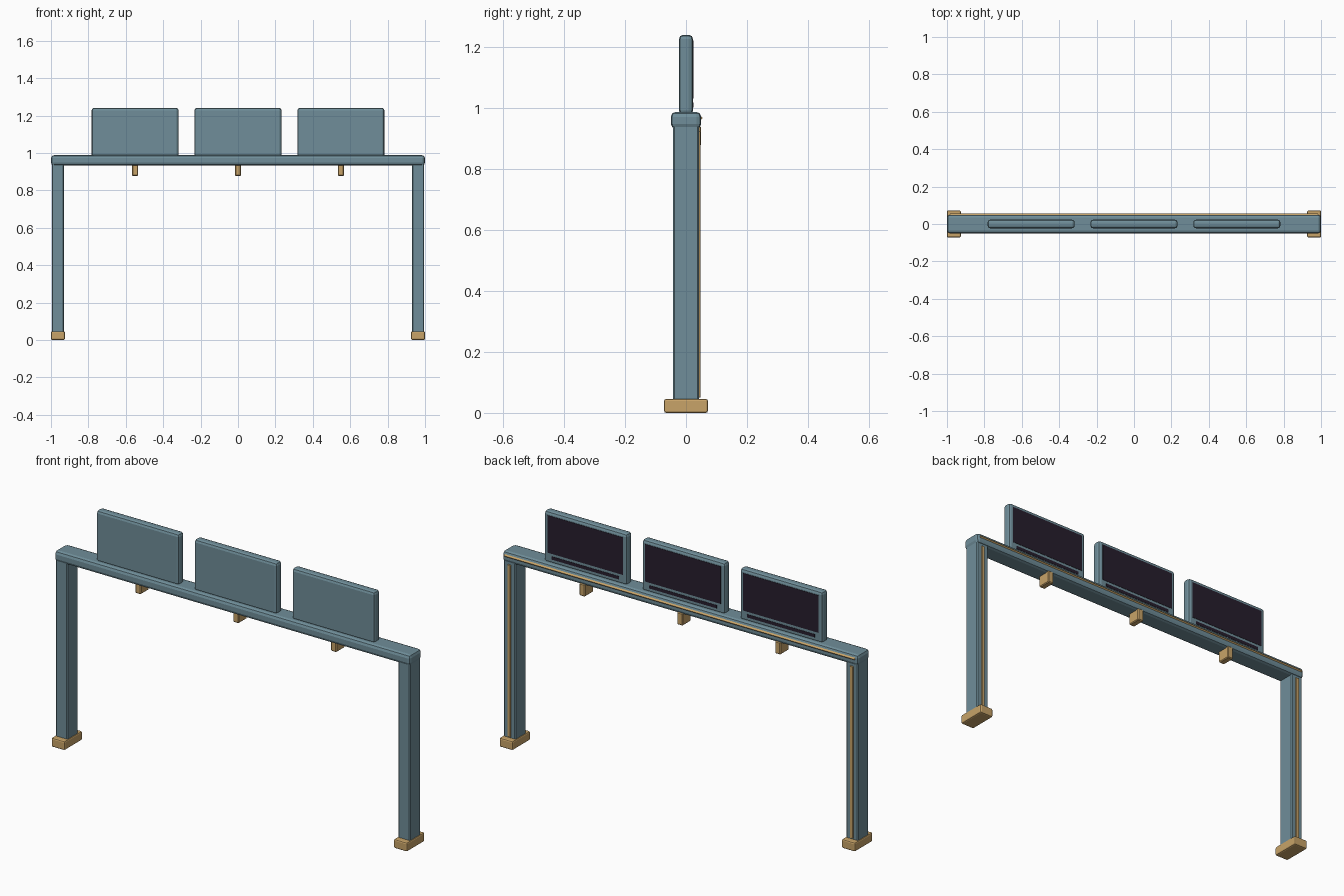
import bpy, bmesh
from mathutils import Vector

if "Cube" in bpy.data.objects:
    bpy.data.objects.remove(bpy.data.objects["Cube"])


def material(name, rgb):
    m = bpy.data.materials.new(name)
    m.diffuse_color = (*rgb, 1)
    m.use_nodes = True
    m.node_tree.nodes["Principled BSDF"].inputs["Base Color"].default_value = m.diffuse_color
    return m


TEAL = material("teal_paint", (0.16, 0.27, 0.32))
BRASS = material("brass", (0.58, 0.37, 0.14))
DARK = material("dark_glass", (0.02, 0.013, 0.026))


def box(name, lo, hi, mat, bevel=0.0, segments=2):
    """Bevelled box between two opposite corners."""
    lo, hi = Vector(lo), Vector(hi)
    size, mid = hi - lo, (hi + lo) / 2
    bm = bmesh.new()
    bmesh.ops.create_cube(bm, size=1)
    for v in bm.verts:
        v.co = Vector((v.co.x * size.x, v.co.y * size.y, v.co.z * size.z))
    if bevel:
        bmesh.ops.bevel(bm, geom=bm.edges[:], offset=bevel, segments=segments,
                        profile=0.5, affect='EDGES')
    mesh = bpy.data.meshes.new(name)
    bm.to_mesh(mesh)
    bm.free()
    mesh.materials.append(mat)
    obj = bpy.data.objects.new(name, mesh)
    obj.location = mid
    bpy.context.collection.objects.link(obj)
    return obj


# top beam with a diamond-section trim along its back
box("beam", (-1, -0.05, 0.933), (1, 0.05, 0.988), TEAL, 0.016)
trim = box("beam_trim", (-0.985, 0.041, 0.962), (0.985, 0.053, 0.974), BRASS)
trim.rotation_euler.x = 0.7854

# legs, feet and leg trims at both ends
for side, s in (("left", -1), ("right", 1)):
    cx = s * 0.9625
    box(f"{side}_leg", (cx - 0.033, -0.043, 0.004), (cx + 0.033, 0.043, 0.945), TEAL, 0.005, 1)
    box(f"{side}_foot", (cx - 0.0375, -0.072, 0), (cx + 0.0375, 0.072, 0.046), BRASS, 0.007)
    box(f"{side}_leg_trim", (cx - 0.009, 0.038, 0.05), (cx + 0.009, 0.048, 0.925), BRASS, 0.002, 1)

# three display panels, each with a glass, a lower bar and a hook under the beam
for i, x in enumerate((-0.55, 0, 0.55), 1):
    box(f"panel_{i}", (x - 0.233, -0.023, 0.978), (x + 0.233, 0.023, 1.241), TEAL, 0.014)
    box(f"screen_{i}", (x - 0.212, 0.018, 1.032), (x + 0.212, 0.0245, 1.222), DARK)
    box(f"lower_bar_{i}", (x - 0.19, 0.018, 1.003), (x + 0.19, 0.0245, 1.019), DARK)
    box(f"hook_{i}", (x - 0.016, -0.018, 0.877), (x + 0.016, 0.05, 0.94), BRASS, 0.004, 1)
